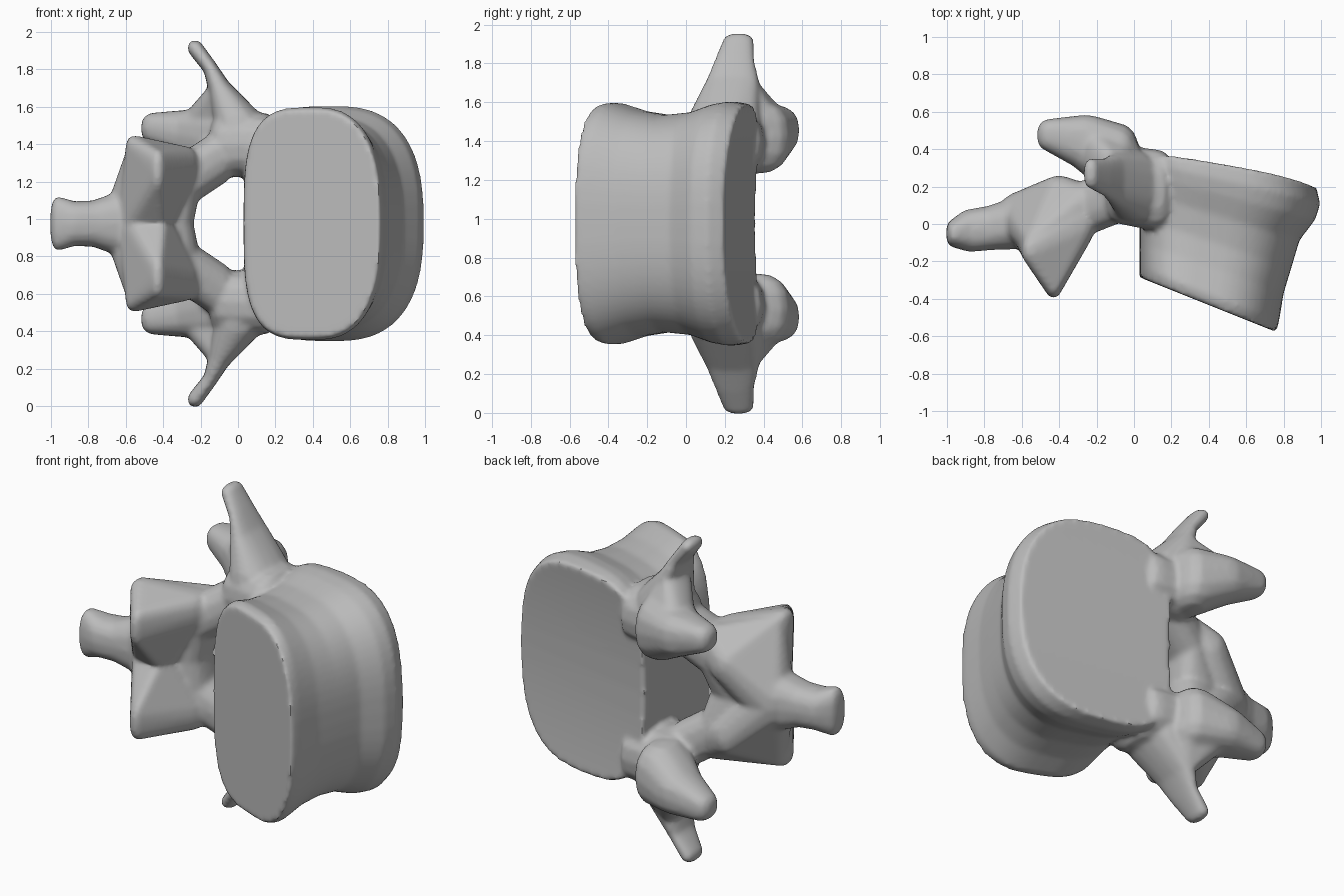
import bpy, bmesh, math
from mathutils import Vector

cube = bpy.data.objects.get("Cube")
if cube:
    bpy.data.objects.remove(cube, do_unlink=True)

MID = 0.975  # height of the mirror plane


def add_hull(bm, points):
    """Closed convex solid round a cloud of points."""
    tmp = bmesh.new()
    for p in points:
        tmp.verts.new(p)
    bmesh.ops.convex_hull(tmp, input=tmp.verts[:])
    bmesh.ops.delete(tmp, geom=[v for v in tmp.verts if not v.link_faces], context='VERTS')
    tmp.verts.index_update()
    verts = [bm.verts.new(v.co) for v in tmp.verts]
    for f in tmp.faces:
        bm.faces.new([verts[v.index] for v in f.verts])
    tmp.free()


def blob(x, y, z, rx, ry, rz):
    """Points of a slightly squared ellipsoid."""
    pts = []
    sq = lambda c: math.copysign(abs(c) ** 0.8, c)
    for i in range(9):
        lat = math.pi * (i / 8 - 0.5)
        for j in range(16):
            lon = math.tau * j / 16
            pts.append(Vector((x + rx * sq(math.cos(lat) * math.cos(lon)),
                               y + ry * sq(math.cos(lat) * math.sin(lon)),
                               z + rz * sq(math.sin(lat)))))
    return pts


def wedge(bm, stations):
    """One hull round several blobs, repeated below the mirror plane."""
    pts = [p for s in stations for p in blob(*s)]
    add_hull(bm, pts)
    add_hull(bm, [Vector((p.x, p.y, 2 * MID - p.z)) for p in pts])


def limb(bm, stations):
    """Tapered chain of hulls."""
    for pair in zip(stations, stations[1:]):
        wedge(bm, pair)


def body(bm, rings, x0=0.03, n=64):
    """Waisted drum: each ring is (y at x0, far x, slope, half height, dish)."""
    loops = []
    for y0, x1, slope, hz, dish in rings:
        loop = []
        for i in range(n):
            a = math.tau * i / n
            c, s = math.cos(a), math.sin(a)
            e = 2 / (2.6 if c > 0 else 3.4)
            x = (x0 + x1) / 2 + (x1 - x0) / 2 * math.copysign(abs(c) ** e, c)
            h = math.copysign(abs(s) ** e, s)
            y = y0 + slope * (x - x0) - dish * (1 - h * h)
            loop.append(bm.verts.new((x, y, MID + hz * h)))
        loops.append(loop)
    for a, b in zip(loops, loops[1:]):
        for i in range(n):
            j = (i + 1) % n
            bm.faces.new((a[i], a[j], b[j], b[i]))
    # End caps as strips across the ring
    for loop in (loops[0], loops[-1]):
        for i in range(n // 2):
            k = (n // 4 + i) % n
            l, m, r = loop[k], loop[(k + 1) % n], loop[(n // 4 - i) % n]
            q = loop[(n // 4 - i - 1) % n]
            corners = list(dict.fromkeys((l, m, q, r)))
            bm.faces.new(corners)


bm = bmesh.new()

# Main drum with flared end plates
body(bm, [(-0.285, 0.76, -0.40, 0.61, 0), (-0.23, 0.775, -0.39, 0.625, 0),
          (-0.10, 0.80, -0.35, 0.58, 0), (0.03, 0.84, -0.33, 0.56, 0),
          (0.17, 0.885, -0.30, 0.575, 0), (0.27, 0.97, -0.26, 0.615, 0),
          (0.34, 0.995, -0.23, 0.63, 0.01), (0.40, 0.975, -0.175, 0.615, 0.04)])

# Pedicles
limb(bm, [(0.12, 0.18, 1.40, 0.10, 0.22, 0.17), (-0.08, 0.21, 1.39, 0.08, 0.21, 0.17)])

# Side processes
limb(bm, [(0.00, 0.20, 1.50, 0.13, 0.19, 0.11), (-0.10, 0.24, 1.70, 0.06, 0.14, 0.05),
          (-0.15, 0.25, 1.81, 0.035, 0.105, 0.04), (-0.23, 0.27, 1.915, 0.04, 0.08, 0.04)])

# Rear joint processes, webbed to the side processes
limb(bm, [(-0.10, 0.35, 1.42, 0.13, 0.19, 0.19), (-0.26, 0.44, 1.455, 0.12, 0.145, 0.13),
          (-0.43, 0.475, 1.485, 0.09, 0.09, 0.085)])
wedge(bm, [(-0.11, 0.26, 1.68, 0.05, 0.12, 0.05), (-0.20, 0.38, 1.52, 0.08, 0.12, 0.09),
           (-0.06, 0.32, 1.48, 0.10, 0.16, 0.10)])

# Plates of the arch
limb(bm, [(-0.10, 0.14, 1.33, 0.08, 0.14, 0.14), (-0.28, 0.08, 1.21, 0.08, 0.15, 0.14),
          (-0.42, 0.03, MID, 0.18, 0.13, 0.16)])
wedge(bm, [(-0.28, 0.08, 1.25, 0.08, 0.14, 0.13), (-0.40, 0.14, 1.19, 0.09, 0.12, 0.11),
           (-0.60, 0.04, MID, 0.12, 0.13, 0.14), (-0.54, -0.10, 1.37, 0.05, 0.06, 0.06)])

# Front joint processes, a ridged block hollowed at the middle
wedge(bm, [(-0.43, -0.335, 1.26, 0.04, 0.06, 0.11), (-0.55, -0.14, 1.385, 0.05, 0.07, 0.06),
           (-0.30, 0.00, 1.28, 0.09, 0.12, 0.11), (-0.42, -0.10, MID, 0.06, 0.08, 0.08),
           (-0.57, -0.03, MID, 0.08, 0.11, 0.12)])

# Middle process with flared end
limb(bm, [(-0.54, 0.02, MID, 0.12, 0.15, 0.20), (-0.76, -0.02, MID, 0.07, 0.12, 0.125),
          (-0.88, -0.035, MID, 0.06, 0.115, 0.12), (-0.96, -0.05, MID, 0.045, 0.075, 0.145)])

bmesh.ops.recalc_face_normals(bm, faces=bm.faces[:])
mesh = bpy.data.meshes.new("vertebra")
bm.to_mesh(mesh)
bm.free()
bone = bpy.data.objects.new("vertebra", mesh)
bpy.context.collection.objects.link(bone)
bpy.ops.object.select_all(action='DESELECT')
bone.select_set(True)
bpy.context.view_layer.objects.active = bone

# Fuse the parts and soften the joins
fuse = bone.modifiers.new("fuse", 'REMESH')
fuse.mode = 'VOXEL'
fuse.voxel_size = 0.015
soften = bone.modifiers.new("soften", 'SMOOTH')
soften.factor = 0.5
soften.iterations = 6
for m in ("fuse", "soften"):
    bpy.ops.object.modifier_apply(modifier=m)
bpy.ops.object.shade_smooth_by_angle(angle=math.radians(40))

# Plain grey
grey = bpy.data.materials.new("bone grey")
grey.use_nodes = True
color = (0.5, 0.5, 0.5, 1)
grey.diffuse_color = color
grey.node_tree.nodes["Principled BSDF"].inputs["Base Color"].default_value = color
bone.data.materials.clear()
bone.data.materials.append(grey)
